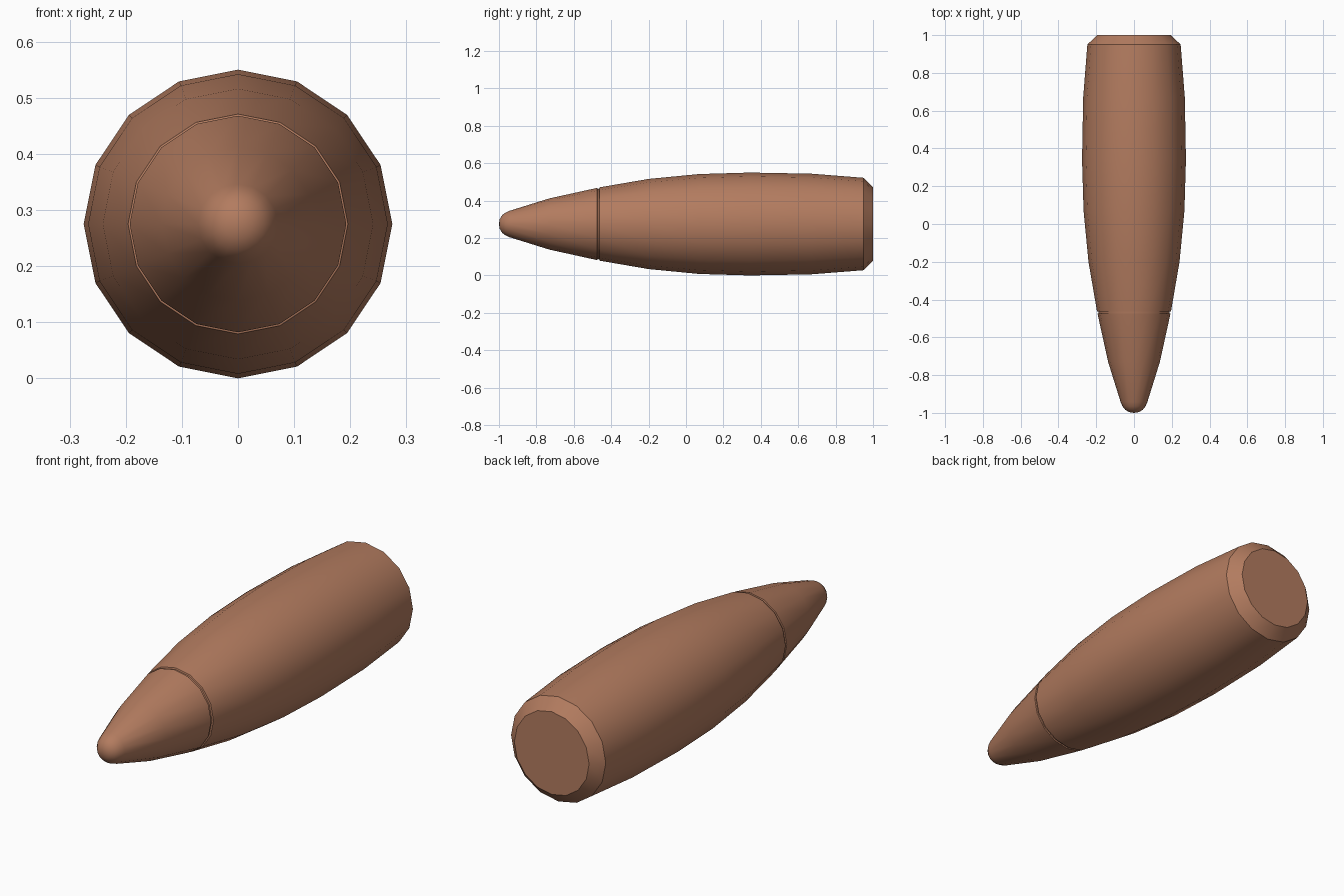
import bpy, bmesh, math

if "Cube" in bpy.data.objects:
    bpy.data.objects.remove(bpy.data.objects["Cube"])

SIDES = 16
AXIS_Z = 0.275

# Profile from nose to base: (position along y, radius)
PROFILE = [
    (-0.996, 0.026), (-0.983, 0.047), (-0.965, 0.061), (-0.942, 0.071),  # rounded tip
    (-0.73, 0.137), (-0.475, 0.193),                                   # nose cone
    (-0.473, 0.188), (-0.464, 0.189), (-0.462, 0.196),                 # seam groove
    (-0.20, 0.241), (0.07, 0.267), (0.34, 0.275), (0.67, 0.269),       # body
    (0.95, 0.247), (1.0, 0.195),                                       # base chamfer
]

copper = bpy.data.materials.new("copper brown")
copper.diffuse_color = (0.45, 0.2, 0.115, 1)
copper.use_nodes = True
copper.node_tree.nodes["Principled BSDF"].inputs["Base Color"].default_value = copper.diffuse_color

# Lathe the profile around the y axis
bm = bmesh.new()
rings = []
for y, r in PROFILE:
    angles = [2 * math.pi * i / SIDES for i in range(SIDES)]
    rings.append([bm.verts.new((r * math.sin(a), y, AXIS_Z + r * math.cos(a))) for a in angles])
for a, b in zip(rings, rings[1:]):
    for i in range(SIDES):
        j = (i + 1) % SIDES
        bm.faces.new((a[i], a[j], b[j], b[i]))

# Nose fan and flat base
tip = bm.verts.new((0, -1, AXIS_Z))
for i in range(SIDES):
    bm.faces.new((tip, rings[0][(i + 1) % SIDES], rings[0][i]))
bm.faces.new(rings[-1])
bmesh.ops.recalc_face_normals(bm, faces=bm.faces)

mesh = bpy.data.meshes.new("bullet")
bm.to_mesh(mesh)
bm.free()
mesh.materials.append(copper)
bullet = bpy.data.objects.new("bullet", mesh)
bpy.context.collection.objects.link(bullet)

# Smooth sides, crisp groove and base edges
bpy.context.view_layer.objects.active = bullet
bullet.select_set(True)
bpy.ops.object.shade_smooth_by_angle(angle=math.radians(35))
